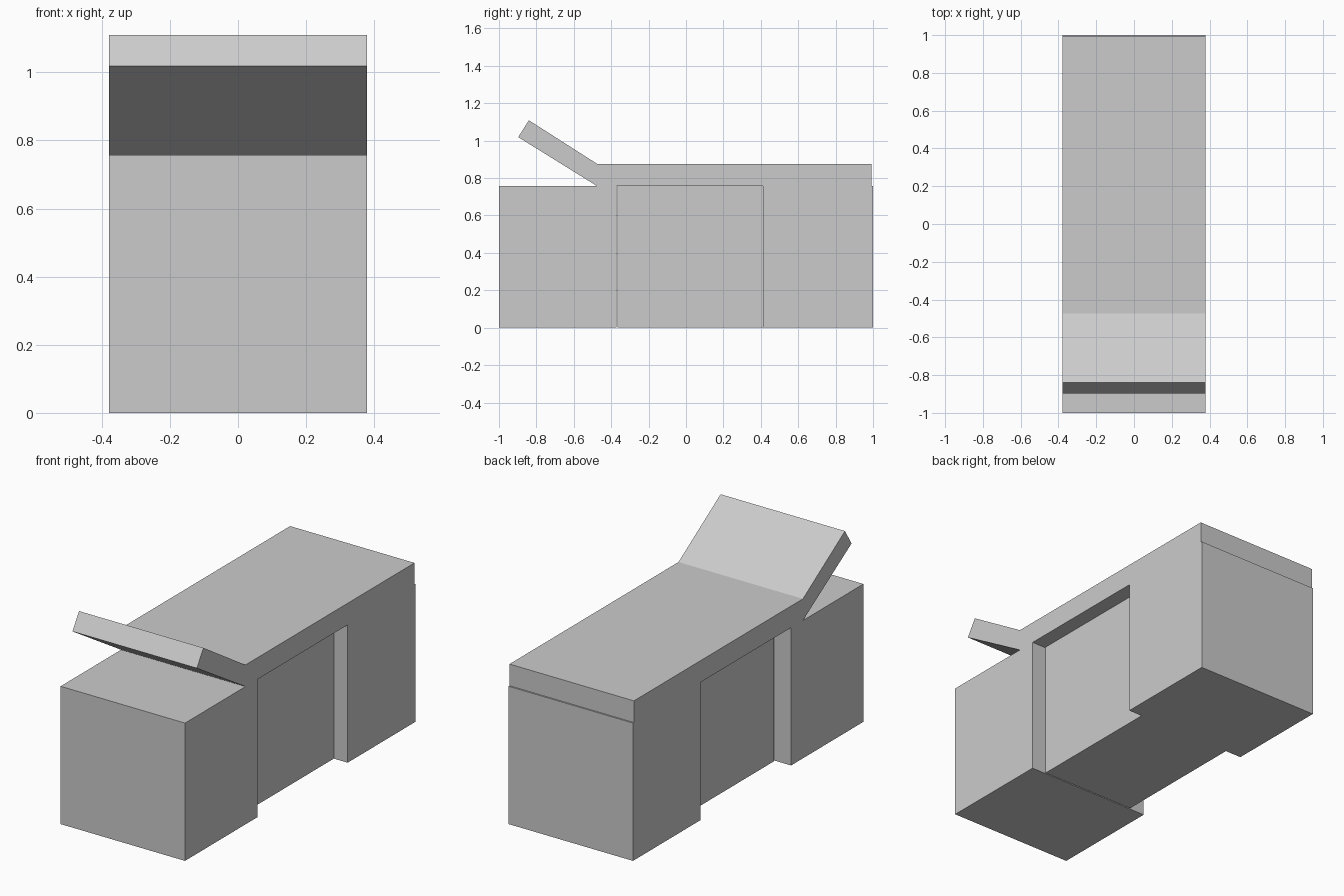
import bpy

if "Cube" in bpy.data.objects:
    bpy.data.objects.remove(bpy.data.objects["Cube"])

W = 0.378      # half width of the couch
H = 0.757      # height of the base cabinets


def extrude_profile(name, profile, x0, x1):
    """Solid made by sweeping a (y, z) outline from x0 to x1."""
    n = len(profile)
    verts = [(x, y, z) for x in (x0, x1) for y, z in profile]
    faces = [tuple(range(n))[::-1], tuple(range(n, 2 * n))]
    faces += [(i, (i + 1) % n, (i + 1) % n + n, i + n) for i in range(n)]
    mesh = bpy.data.meshes.new(name)
    mesh.from_pydata(verts, [], faces)
    obj = bpy.data.objects.new(name, mesh)
    bpy.context.collection.objects.link(obj)
    # consistent outward normals
    bpy.context.view_layer.objects.active = obj
    obj.select_set(True)
    bpy.ops.object.mode_set(mode='EDIT')
    bpy.ops.mesh.select_all(action='SELECT')
    bpy.ops.mesh.normals_make_consistent(inside=False)
    bpy.ops.object.mode_set(mode='OBJECT')
    obj.select_set(False)
    return obj


def box(name, x0, x1, y0, y1, z0, z1):
    return extrude_profile(name, [(y0, z0), (y1, z0), (y1, z1), (y0, z1)], x0, x1)


# base: two full-width cabinets with a narrower one recessed between them
box("front_cabinet", -W, W, -1.0, -0.372, 0, H)
box("middle_cabinet", -0.28, 0.294, -0.366, 0.412, 0, H)
box("back_cabinet", -W, W, 0.412, 1.0, 0, H)

# padded top with the raised headrest in one bent profile
extrude_profile("cushion_with_headrest",
                [(0.992, H), (0.992, 0.876), (-0.475, 0.876),
                 (-0.84, 1.109), (-0.897, 1.019), (-0.475, H)], -W, W)
